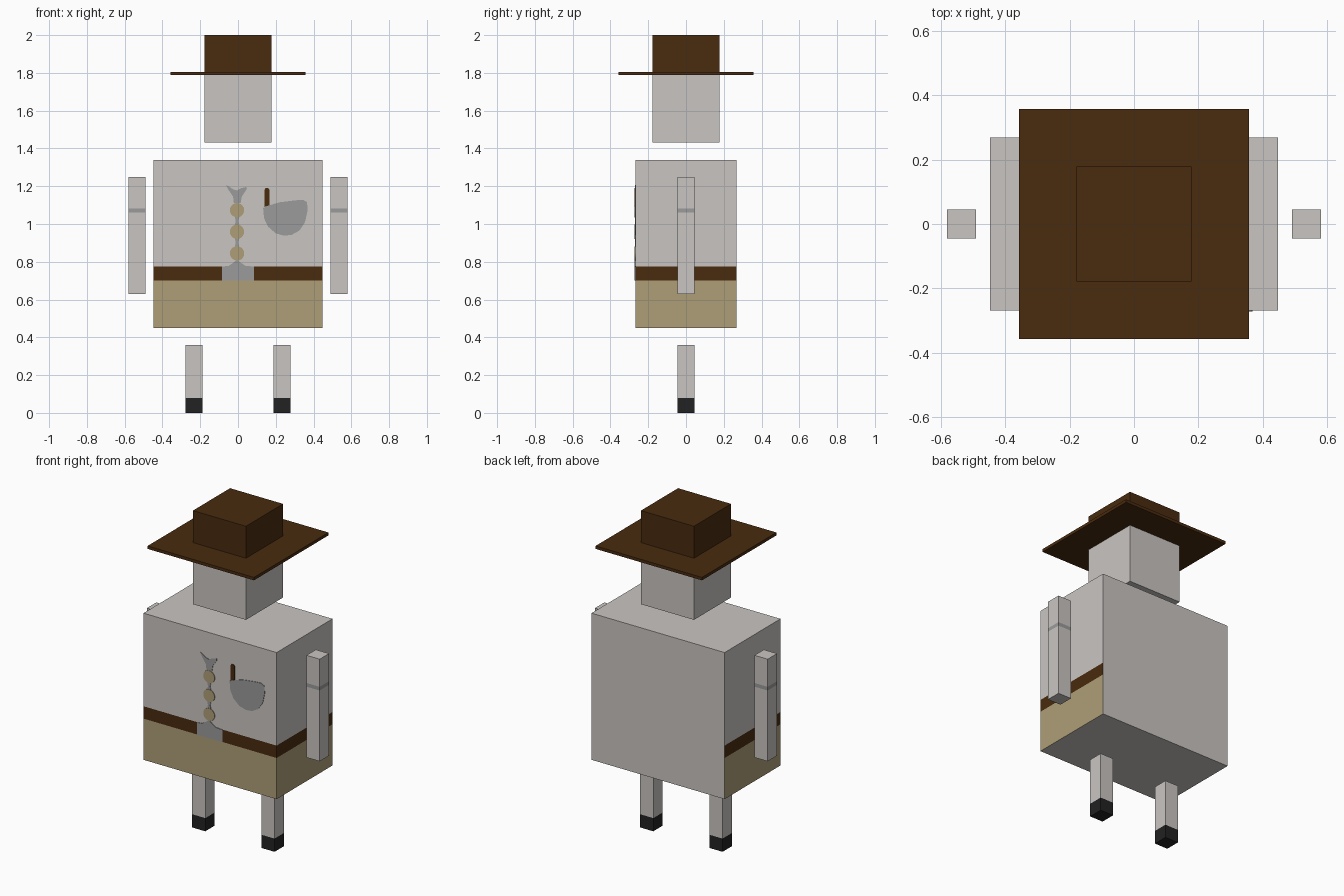
import bpy, bmesh, math
from mathutils import Vector

if "Cube" in bpy.data.objects:
    bpy.data.objects.remove(bpy.data.objects["Cube"])


def material(name, rgb):
    m = bpy.data.materials.new(name)
    m.diffuse_color = (*rgb, 1)
    m.use_nodes = True
    m.node_tree.nodes["Principled BSDF"].inputs["Base Color"].default_value = m.diffuse_color
    return m


LIGHT = material("light grey", (0.584, 0.558, 0.539))
BROWN = material("dark brown", (0.067, 0.024, 0.0044))
TAN = material("tan", (0.423, 0.347, 0.188))
GREY = material("mid grey", (0.328, 0.328, 0.328))
BLACK = material("black", (0.016, 0.016, 0.016))


def finish(bm, name, mats):
    bmesh.ops.recalc_face_normals(bm, faces=bm.faces)
    mesh = bpy.data.meshes.new(name)
    bm.to_mesh(mesh)
    bm.free()
    for m in mats:
        mesh.materials.append(m)
    bpy.context.collection.objects.link(bpy.data.objects.new(name, mesh))


def box(name, x, y, z, mats, cuts=(), rule=None):
    """Box from (min, max) ranges, cut at heights and coloured by rule(centre, normal)."""
    bm = bmesh.new()
    bmesh.ops.create_cube(bm, size=1)
    for v in bm.verts:
        v.co = Vector([r[0] if c < 0 else r[1] for c, r in zip(v.co, (x, y, z))])
    for h in cuts:
        bmesh.ops.bisect_plane(bm, geom=bm.verts[:] + bm.edges[:] + bm.faces[:],
                               plane_co=(0, 0, h), plane_no=(0, 0, 1))
    bm.normal_update()
    if rule:
        for f in bm.faces:
            f.material_index = rule(f.calc_center_median(), f.normal)
    finish(bm, name, mats)


FRONT = -0.268


def plate(name, points, mat, thick=0.004):
    """Thin plate on the chest front from an (x, z) outline."""
    bm = bmesh.new()
    face = bm.faces.new([bm.verts.new((px, FRONT - thick, pz)) for px, pz in points])
    ext = bmesh.ops.extrude_face_region(bm, geom=[face])
    for v in ext["geom"]:
        if isinstance(v, bmesh.types.BMVert):
            v.co.y = FRONT + 0.001
    finish(bm, name, [mat])


def disc(cx, cz, r, n=20):
    return [(cx + r * math.cos(2 * math.pi * i / n), cz + r * math.sin(2 * math.pi * i / n))
            for i in range(n)]


# Hat and head
box("hat_crown", (-.178, .178), (-.178, .178), (1.805, 2.0), [BROWN])
box("hat_brim", (-.357, .357), (-.357, .357), (1.788, 1.806), [BROWN])
box("head", (-.178, .178), (-.178, .178), (1.432, 1.788), [LIGHT])


# Torso: trousers and belt on front and sides, plain back
def torso_rule(c, n):
    if n.y > 0.5 or abs(n.z) > 0.5 or c.z > 0.775:
        return 0
    return 1 if c.z > 0.70 else 2


box("torso", (-.447, .447), (FRONT, -FRONT), (.45, 1.34), [LIGHT, BROWN, TAN],
    (.70, .775), torso_rule)

# Arms with a band, legs with dark shoes
for side, s in (("left", -1), ("right", 1)):
    box(side + "_arm", sorted((s * .491, s * .58)), (-.045, .045), (.63, 1.25), [LIGHT, GREY],
        (1.06, 1.082), lambda c, n: int(abs(n.z) < .5 and 1.06 < c.z < 1.082))
    box(side + "_leg", sorted((s * .188, s * .277)), (-.045, .045), (0, .36), [LIGHT, BLACK],
        (.08,), lambda c, n: int(c.z < .08))

# Shirt front: collar, buttons with links between, buckle
plate("collar", [(-.064, 1.207), (-.045, 1.197), (-.025, 1.183), (-.005, 1.178), (.012, 1.188),
                 (.045, 1.197), (.047, 1.185), (.02, 1.145), (.014, 1.11), (-.022, 1.11),
                 (-.026, 1.145), (-.05, 1.18)], GREY, .003)
for i, z in enumerate((1.073, .959, .844)):
    plate("button_%d" % (i + 1), disc(-.005, z, .038), TAN)
for i, z in enumerate((1.016, .901)):
    plate("button_link_%d" % (i + 1), [(-.018, z - .025), (.008, z - .025), (.002, z),
                                      (.008, z + .025), (-.018, z + .025), (-.012, z)], GREY, .003)
plate("buckle", [(-.085, .70), (.085, .70), (.085, .775), (.04, .778), (.015, .795),
                 (-.005, .81), (-.025, .795), (-.05, .778), (-.085, .775)], GREY)

# Chest pouch and stick
plate("pouch", [(.133, 1.085), (.17, 1.10), (.22, 1.115), (.30, 1.125), (.345, 1.128),
                (.366, 1.115), (.368, 1.07), (.355, 1.01), (.325, .965), (.285, .943),
                (.245, .938), (.20, .95), (.16, .985), (.138, 1.03)], GREY, .003)
plate("stick", [(.14, 1.09), (.168, 1.10), (.168, 1.18), (.16, 1.19), (.146, 1.19),
                (.14, 1.18)], BROWN)
